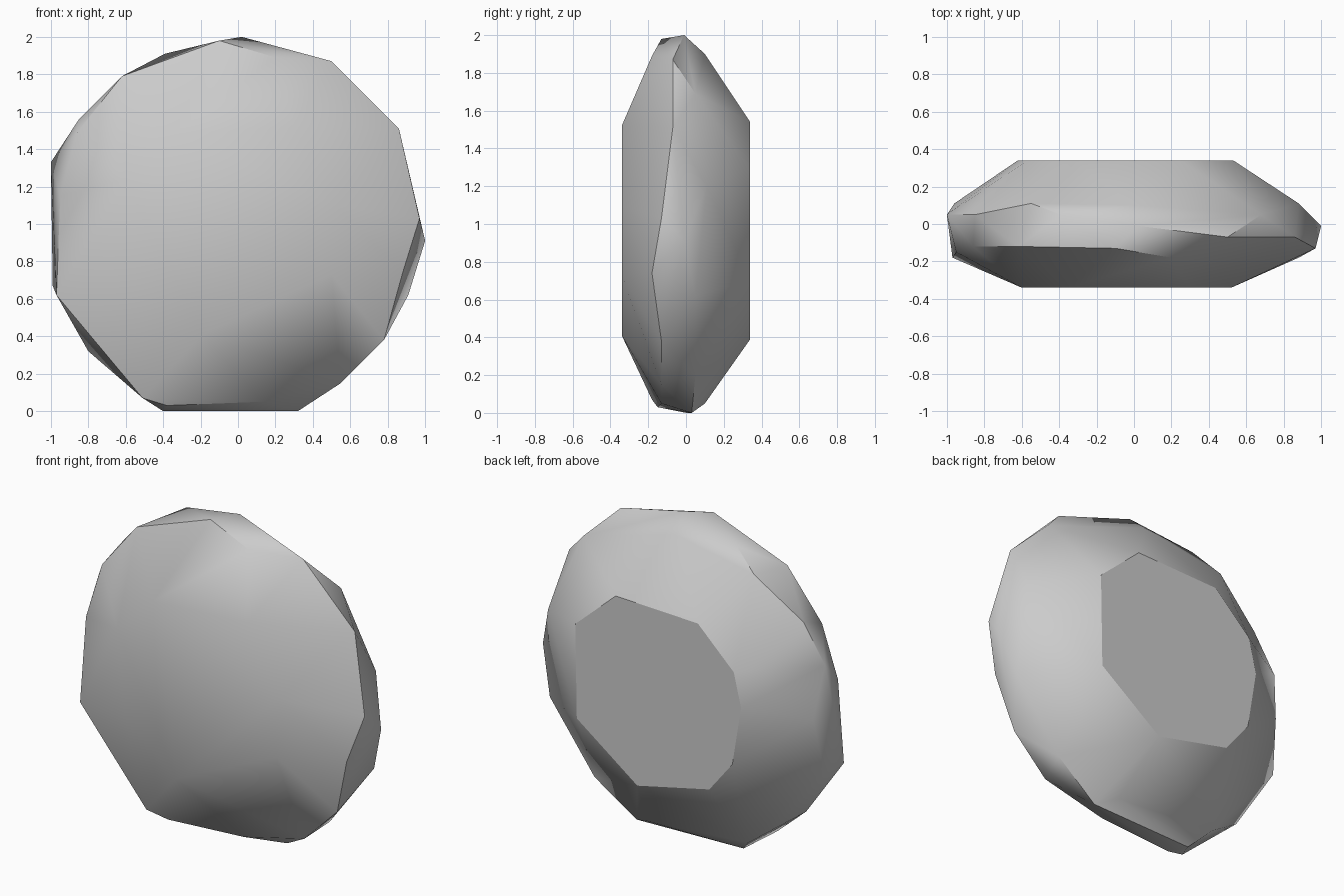
import bpy
import bmesh
import math

default_cube = bpy.data.objects.get("Cube")
if default_cube:
    bpy.data.objects.remove(default_cube, do_unlink=True)


def make_material(name, colour):
    material = bpy.data.materials.new(name)
    material.use_nodes = True
    material.diffuse_color = colour
    shader = next(n for n in material.node_tree.nodes if n.type == "BSDF_PRINCIPLED")
    shader.inputs["Base Color"].default_value = colour
    return material


def hull_object(name, points, material):
    """Wrap a cloud of corner points in a faceted convex shell."""
    shell = bmesh.new()
    for point in points:
        shell.verts.new(point)
    result = bmesh.ops.convex_hull(shell, input=shell.verts[:])
    leftovers = {g for g in result["geom_interior"] + result["geom_unused"]
                 if isinstance(g, bmesh.types.BMVert) and g.is_valid}
    bmesh.ops.delete(shell, geom=list(leftovers), context="VERTS")
    bmesh.ops.dissolve_limit(shell, angle_limit=math.radians(1),
                             verts=shell.verts[:], edges=shell.edges[:])
    bmesh.ops.recalc_face_normals(shell, faces=shell.faces[:])
    mesh = bpy.data.meshes.new(name)
    shell.to_mesh(mesh)
    shell.free()
    mesh.materials.append(material)
    stone = bpy.data.objects.new(name, mesh)
    bpy.context.collection.objects.link(stone)
    return stone


HALF_DEPTH = .34

# Flat front and back caps, as x and z outlines
front_cap = [(.3, 1.52), (-.35, 1.48), (-.6, 1.24), (-.55, .7),
             (-.19, .41), (.5, .73), (.52, 1.1)]
back_cap = [(.25, 1.54), (-.32, 1.52), (-.57, 1.28), (-.62, 1.07), (-.56, .7),
            (-.4, .5), (.1, .39), (.52, .7), (.53, 1.29)]

# Uneven chipped rim, clockwise from the top
rim = [
    (.02, -.01, 2), (.5, -.07, 1.87), (.68, .05, 1.69), (.86, -.07, 1.51),
    (.88, .11, 1.2), (.97, -.13, 1.03), (1, -.01, .91), (.88, -.18, .74),
    (.91, .05, .62), (.78, -.13, .38), (.6, .05, .2), (.55, -.13, .15),
    (.32, .03, 0), (.2, .1, .05), (.13, -.13, .05), (-.4, 0, 0),
    (-.38, -.15, .03), (-.51, -.18, .07), (-.5, .1, .1), (-.8, -.05, .32),
    (-.97, -.18, .62), (-.99, .05, .67), (-.96, .11, 1), (-1, .05, 1.33),
    (-.95, -.15, 1.15), (-.86, -.12, 1.49), (-.85, .05, 1.56),
    (-.62, -.12, 1.79), (-.55, .11, 1.8), (-.39, .05, 1.91),
    (-.1, -.13, 1.98), (.2, -.18, 1.89), (0, .1, 1.9),
]

points = [(x, -HALF_DEPTH, z) for x, z in front_cap]
points += [(x, HALF_DEPTH, z) for x, z in back_cap]
points += rim

stone_grey = make_material("stone grey", (.6, .6, .6, 1))
stone = hull_object("flat_stone", points, stone_grey)

# Soft facets with sharp rim edges
bpy.ops.object.select_all(action="DESELECT")
stone.select_set(True)
bpy.context.view_layer.objects.active = stone
bpy.ops.object.shade_smooth_by_angle(angle=math.radians(40))

# The back cap stays a crisp flat facet
for face in stone.data.polygons:
    if face.normal.y > .99:
        face.use_smooth = False
